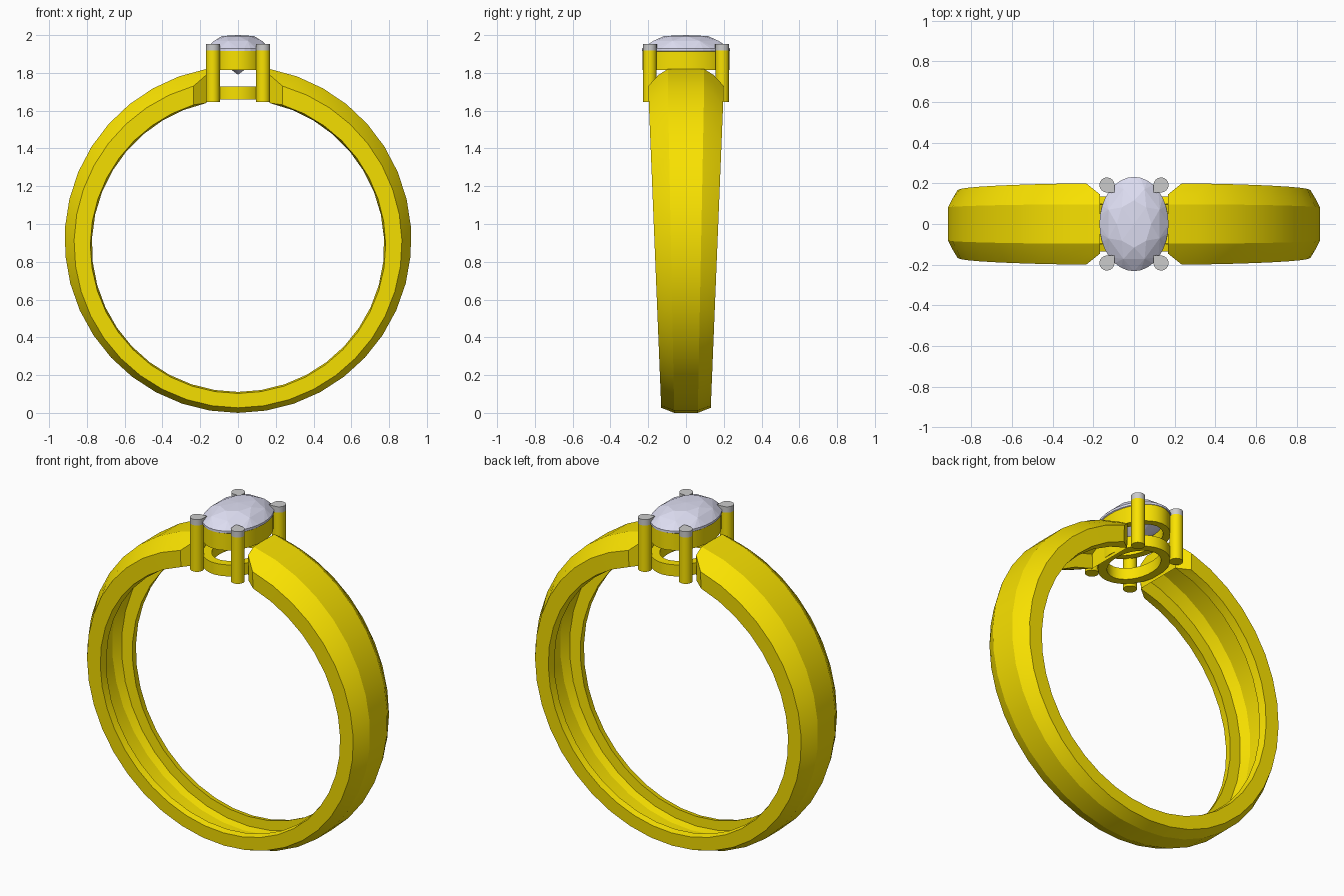
import bpy, bmesh, math
from math import sin, cos, pi

if "Cube" in bpy.data.objects:
    bpy.data.objects.remove(bpy.data.objects["Cube"])

def material(name, rgb):
    m = bpy.data.materials.new(name)
    m.diffuse_color = (*rgb, 1)
    m.use_nodes = True
    m.node_tree.nodes["Principled BSDF"].inputs["Base Color"].default_value = m.diffuse_color
    return m

gold = material("gold", (0.95, 0.76, 0.0))
crystal = material("pale_crystal", (0.72, 0.72, 0.88))

def finish(name, bm, mat=None, smooth=None):
    bmesh.ops.recalc_face_normals(bm, faces=bm.faces)
    me = bpy.data.meshes.new(name)
    bm.to_mesh(me)
    bm.free()
    ob = bpy.data.objects.new(name, me)
    bpy.context.collection.objects.link(ob)
    if mat:
        me.materials.append(mat)
    if smooth:
        me.shade_smooth()
        me.set_sharp_from_angle(angle=math.radians(smooth))
    return ob

def loft(bm, rings):
    """Join equal-length closed loops of vertices with quads."""
    for a, b in zip(rings, rings[1:]):
        n = len(a)
        for i in range(n):
            bm.faces.new((a[i], a[(i + 1) % n], b[(i + 1) % n], b[i]))

def oval(bm, rx, ry, z, n, turn=0):
    return [bm.verts.new((rx * cos(2 * pi * (i + turn) / n),
                          ry * sin(2 * pi * (i + turn) / n), z)) for i in range(n)]

# Tapered band, hollowed inside: each profile point runs on its own circle
# (width fraction, circle centre z, radius, x where it stops at the setting)
half = [(0.48, 0.918, 0.918, 0.168), (0.73, 0.909, 0.896, 0.168), (1, 0.895, 0.868, 0.235),
        (1, 0.885, 0.782, 0.235), (0.73, 0.885, 0.774, 0.168),
        (0.73, 0.90, 0.845, 0.168), (0.42, 0.915, 0.87, 0.168)]
profile = half + [(-f, c, r, x) for f, c, r, x in reversed(half)]
SEG = 36
bm = bmesh.new()
rings = []
for s in range(SEG + 1):
    ring = []
    for f, c, r, xe in profile:
        a0 = math.asin(xe / r)
        a = a0 + (2 * pi - 2 * a0) * s / SEG
        z = c + r * cos(a)
        w = 0.13 + 0.07 * min(z / 1.72, 1)
        ring.append(bm.verts.new((r * sin(a), f * w, z)))
    rings.append(ring)
loft(bm, rings)
for e in (rings[0], rings[-1]):          # closed ends with angled corners
    for ids in ((0, 1, 4, 9, 12, 13), (1, 2, 3, 4), (9, 10, 11, 12)):
        bm.faces.new([e[i] for i in ids])
finish("band", bm, gold, 13)

# Oval collars holding the stone
def collar(name, rx, ry, wall, z0, z1, n=32):
    bm = bmesh.new()
    r = [oval(bm, rx, ry, z0, n), oval(bm, rx, ry, z1, n),
         oval(bm, rx - wall, ry - wall, z1, n), oval(bm, rx - wall, ry - wall, z0, n)]
    loft(bm, r + r[:1])
    finish(name, bm, gold, 30)

collar("stone_seat", 0.165, 0.23, 0.04, 1.815, 1.917)
collar("base_collar", 0.172, 0.222, 0.05, 1.66, 1.728)

# Four prongs with grey teardrop claws
def prism(name, pts, z0, z1, mat):
    bm = bmesh.new()
    lo, hi = ([bm.verts.new((x, y, z)) for x, y in pts] for z in (z0, z1))
    loft(bm, [lo, hi])
    bm.faces.new(lo)
    bm.faces.new(hi)
    finish(name, bm, mat, 30)

R, N = 0.037, 20
for sx, lr in ((-1, "left"), (1, "right")):
    for sy, fb in ((-1, "front"), (1, "back")):
        px, py = sx * 0.133, sy * 0.192
        inward = math.atan2(-sy, -sx)
        pts, claw = [], []
        for i in range(N):
            a = inward + 2 * pi * i / N
            pts.append((px + R * cos(a), py + R * sin(a)))
            k = R + (0.016 if i == 0 else 0.006 if i in (1, N - 1) else 0)
            claw.append((px + k * cos(a), py + k * sin(a)))
        prism(f"{fb}_{lr}_prong", pts, 1.645, 1.918, gold)
        prism(f"{fb}_{lr}_claw", claw, 1.918, 1.953, None)

# Faceted oval stone as a convex hull of its facet corners
bm = bmesh.new()
for scale, z, n, turn in ((1, 1.917, 32, 0), (1, 1.93, 32, 0),
                          (0.8, 1.970, 8, 0.5), (0.5, 1.995, 8, 0)):
    oval(bm, 0.17 * scale, 0.232 * scale, z, n, turn)
bm.verts.new((0, 0, 2.0))
bm.verts.new((0, 0, 1.79))
bmesh.ops.convex_hull(bm, input=bm.verts)
finish("oval_stone", bm, crystal)
